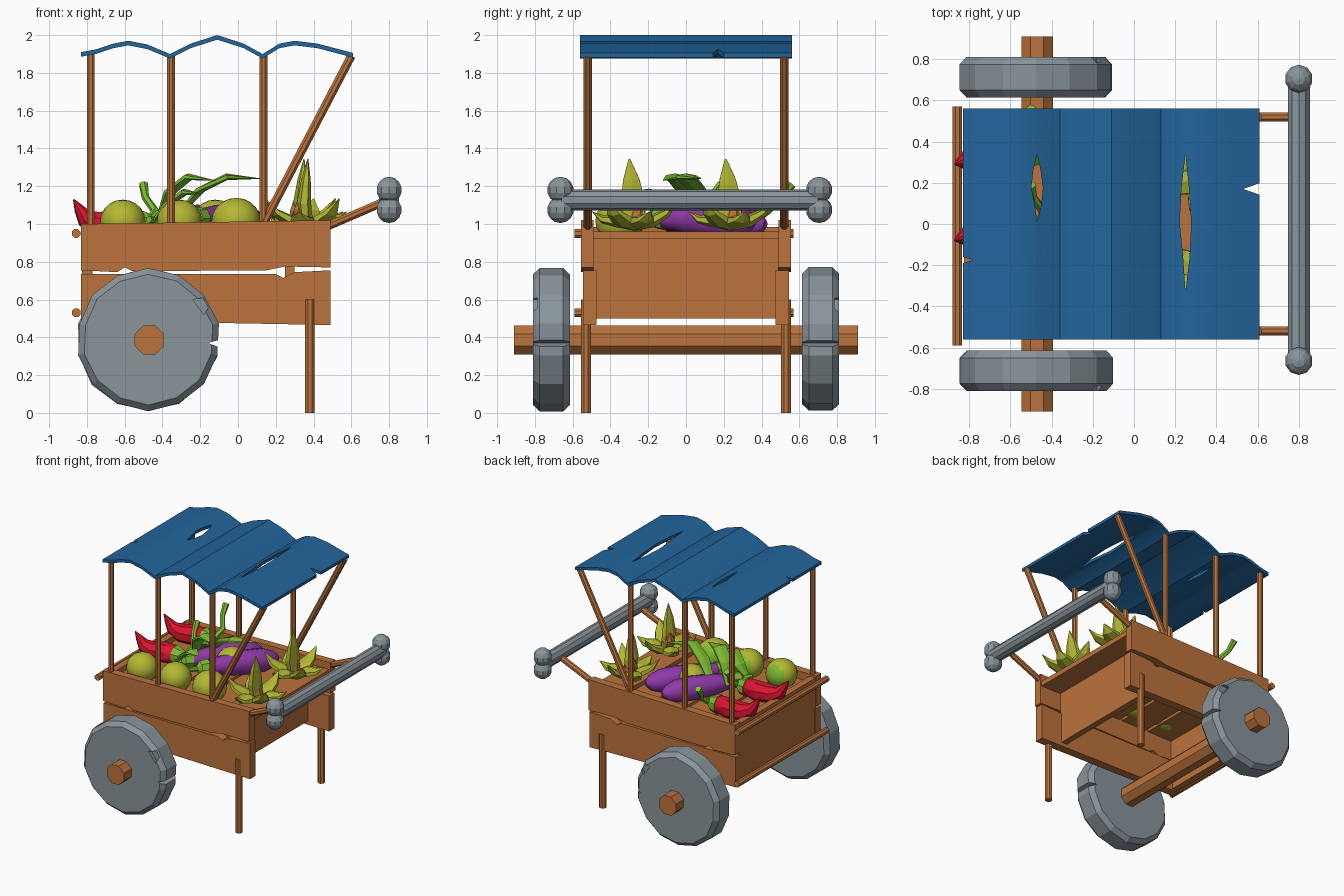
import bpy, bmesh, math, random
from mathutils import Vector

if "Cube" in bpy.data.objects:
    bpy.data.objects.remove(bpy.data.objects["Cube"])
random.seed(4)


def material(name, r, g, b):
    m = bpy.data.materials.new(name)
    m.diffuse_color = (r, g, b, 1)
    m.use_nodes = True
    m.node_tree.nodes["Principled BSDF"].inputs["Base Color"].default_value = m.diffuse_color
    return m


WOOD = material("wood_brown", .50, .17, .045)
STONE = material("stone_grey", .25, .30, .33)
BLUE = material("canopy_blue", .016, .13, .33)
OLIVE = material("olive_yellow", .45, .48, .032)
GREEN = material("leaf_green", .20, .50, .03)
PURPLE = material("purple", .28, .042, .40)
RED = material("red", .70, .007, .03)


def finish(bm, name, mats, smooth=False):
    bmesh.ops.recalc_face_normals(bm, faces=bm.faces)
    me = bpy.data.meshes.new(name)
    bm.to_mesh(me)
    bm.free()
    for m in mats:
        me.materials.append(m)
    ob = bpy.data.objects.new(name, me)
    bpy.context.collection.objects.link(ob)
    if smooth:
        activate(ob)
        bpy.ops.object.shade_smooth_by_angle(angle=math.radians(40))
    return ob


def activate(ob):
    bpy.ops.object.select_all(action='DESELECT')
    ob.select_set(True)
    bpy.context.view_layer.objects.active = ob


def loft(name, pts, radii, mat, sides=8, flat=1.0, jitter=0.0, smooth=False):
    """Tube along a path with a radius at each point."""
    bm = bmesh.new()
    pts = [Vector(p) for p in pts]
    if not isinstance(radii, (list, tuple)):
        radii = [radii] * len(pts)
    wob = [1 + random.uniform(-jitter, jitter) for _ in range(sides)]
    overall = pts[-1] - pts[0]
    ref = Vector((1, 0, 0)) if abs(overall.normalized().z) > .75 else Vector((0, 0, 1))
    rings = []
    for i, p in enumerate(pts):
        t = (pts[min(i + 1, len(pts) - 1)] - pts[max(i - 1, 0)]).normalized()
        s = t.cross(ref).normalized()
        n = s.cross(t)
        ring = []
        for k in range(sides):
            a = 2 * math.pi * (k + .5) / sides
            ring.append(bm.verts.new(p + (s * math.cos(a) + n * math.sin(a) * flat) * radii[i] * wob[k]))
        rings.append(ring)
    for a, b in zip(rings, rings[1:]):
        for k in range(sides):
            bm.faces.new((a[k], a[(k + 1) % sides], b[(k + 1) % sides], b[k]))
    bm.faces.new(rings[0])
    bm.faces.new(rings[-1])
    return finish(bm, name, [mat], smooth)


def prism(name, outline, axis, lo, hi, mat, smooth=False):
    """Extrude a 2D outline along 'y' (outline is x,z) or 'z' (outline is x,y)."""
    bm = bmesh.new()
    place = (lambda u, v, w: (u, w, v)) if axis == 'y' else (lambda u, v, w: (u, v, w))
    a = [bm.verts.new(place(u, v, lo)) for u, v in outline]
    b = [bm.verts.new(place(u, v, hi)) for u, v in outline]
    bm.faces.new(a)
    bm.faces.new(b)
    for i in range(len(a)):
        j = (i + 1) % len(a)
        bm.faces.new((a[i], a[j], b[j], b[i]))
    return finish(bm, name, [mat], smooth)


def box(name, x0, x1, y0, y1, z0, z1, mat=WOOD):
    return prism(name, [(x0, y0), (x1, y0), (x1, y1), (x0, y1)], 'z', z0, z1, mat)


def ball(name, c, r, mats, seg=16, rings=10, squash=1.0, smooth=True):
    bm = bmesh.new()
    bmesh.ops.create_uvsphere(bm, u_segments=seg, v_segments=rings, radius=r)
    for v in bm.verts:
        v.co.z *= squash
        v.co += Vector(c)
    if len(mats) > 1:
        for f in bm.faces:
            f.material_index = int(f.calc_center_median().y - c[1] > .6 * r)
    return finish(bm, name, mats, smooth)


def cut(ob, outline, axis, lo, hi):
    c = prism("cutter", outline, axis, lo, hi, ob.data.materials[0])
    c.hide_render = True
    m = ob.modifiers.new("cut", 'BOOLEAN')
    m.operation, m.solver, m.object = 'DIFFERENCE', 'EXACT', c
    activate(ob)
    bpy.ops.object.modifier_apply(modifier=m.name)
    bpy.data.objects.remove(c)


# Parts mirrored on the front and back sides
UPPER = [(-.83, .755), (-.64, .745), (-.6, .77), (-.56, .75), (.15, .755), (.25, .775), (.49, .77),
         (.49, 1.02), (-.83, 1.0)]
LOWER = [(-.83, .49), (.49, .465), (.49, .755), (.3, .745), (.24, .715), (.2, .735), (-.83, .735)]
for s, side in ((-1, "front"), (1, "back")):
    lo, hi = sorted((s * .49, s * .555))
    prism(side + "_upper_plank", UPPER, 'y', lo, hi, WOOD)
    lo, hi = sorted((s * .475, s * .545))
    prism(side + "_lower_plank", LOWER, 'y', lo, hi, WOOD)
    y = s * .52
    for x in (-.78, -.355, .135):
        loft(side + "_canopy_post", [(x, y, .95), (x, y, 1.9)], .022, WOOD)
    loft(side + "_slanted_post", [(.13, y, .99), (.6, y, 1.89)], .024, WOOD)
    loft(side + "_leg", [(.38, s * .53, 0), (.38, s * .53, .6)], .028, WOOD)
    loft(side + "_handle_arm", [(.42, y, .965), (.79, y, 1.125)], .024, WOOD)
    # chipped stone wheel
    w = loft(side + "_wheel", [(-.475, s * v, .388) for v in (.615, .65, .775, .81)],
             [.345, .378, .378, .345], STONE, 14, jitter=.015)
    lo, hi = sorted((s * .5, s * .9))
    cut(w, [(-.16, .37), (-.05, .33), (-.05, .40)], 'y', lo, hi)
    cut(w, [(-.24, .60), (-.18, .52), (-.12, .62)], 'y', *sorted((s * .785, s * .9)))
    # bone knobs
    for z in (1.18, 1.075):
        ball("bone_knob", (.80, .02 + s * .685, z), .07, [STONE], 10, 7, smooth=False)

# Axle, end rods, bone handle shaft
loft("axle", [(-.47, -.91, .385), (-.47, .91, .385)], .083, WOOD)
for z in (.95, .53):
    loft("end_rod", [(-.857, -.59, z), (-.857, .57, z)], .025, WOOD)
loft("bone_handle", [(.80, -.66, 1.127), (.80, .70, 1.127)], .056, STONE, 10)

# End panels and slatted floor
box("left_end_panel", -.825, -.77, -.49, .49, .5, .985)
box("inner_end_panel", .25, .30, -.49, .49, .5, .93)
box("shelf", .22, .48, -.49, .49, .92, .96)
for i in range(4):
    x = -.77 + i * .25
    box("floor_board", x, x + .225, -.49, .49, .91, .94)

# Scalloped, torn canopy
top = [(-.845, 1.91), (-.75, 1.925), (-.66, 1.955), (-.58, 1.97), (-.48, 1.95), (-.36, 1.9),
       (-.25, 1.955), (-.11, 2.0), (.03, 1.955), (.13, 1.9), (.22, 1.955), (.3, 1.97), (.42, 1.955), (.61, 1.905)]
top[0] = (-.83, 1.91)
canopy = prism("canopy", top + [(x, z - .024) for x, z in reversed(top)], 'y', -.56, .56, BLUE)
for x, y0, y1, w in ((-.47, .01, .34, .028), (.25, -.33, .34, .028)):
    m = (y0 + y1) / 2
    q = (y1 - y0) / 4
    cut(canopy, [(x, y0), (x + w * .7, m - q), (x + w, m), (x + w * .6, m + q), (x, y1),
                 (x - w * .7, m + q), (x - w, m), (x - w * .4, m - q)], 'z', 1.5, 2.5)
cut(canopy, [(.53, .17), (.7, .11), (.7, .23)], 'z', 1.5, 2.5)
cut(canopy, [(-.78, -.175), (-.9, -.14), (-.9, -.21)], 'z', 1.5, 2.5)
activate(canopy)
bpy.ops.object.shade_smooth_by_angle(angle=math.radians(25))

# Melons in a row behind the front plank
for x, y, r in ((-.61, -.36, .12), (-.31, -.36, .12), (-.01, -.35, .13), (-.12, .10, .12)):
    ball("melon", (x, y, 1.015), r, [OLIVE, GREEN], squash=.95)

# Red chillies with tips curling over the left end
for y in (-.03, .34):
    loft("chilli", [(-.48, y, 1.0), (-.54, y, 1.01), (-.64, y, 1.0), (-.74, y - .02, 1.0),
                    (-.81, y - .03, 1.03), (-.84, y - .04, 1.08), (-.87, y - .05, 1.13)],
         [.03, .07, .08, .07, .05, .028, .004], RED, 8, smooth=True)
    loft("chilli_cap", [(-.54, y, 1.01), (-.48, y, 1.01), (-.45, y + .02, 1.03)],
         [.077, .06, .02], GREEN, 8)
    loft("chilli_stem", [(-.46, y + .02, 1.02), (-.44, y + .09, 1.07), (-.49, y + .16, 1.14),
                         (-.50, y + .22, 1.21)], [.025, .022, .02, .025], GREEN, 6)

# Purple aubergines
for dx, dy, dz in ((0, 0, 0), (.19, -.06, .01)):
    a, b = Vector((-.08 + dx, .42 + dy, 1.0 + dz)), Vector((-.42 + dx, -.1 + dy, 1.02 + dz))
    loft("aubergine", [a.lerp(b, t) for t in (0, .06, .2, .4, .65, .85, 1)],
         [.02, .06, .09, .095, .08, .06, .045], PURPLE, 10, smooth=True)
    loft("aubergine_cap", [a.lerp(b, t) for t in (.9, 1.0, 1.04, 1.15)],
         [.065, .055, .02, .018], GREEN, 7)

# Long green leaves over the pile
for pts in (((-.42, .05, 1.02), (-.36, .0, 1.17), (-.26, -.06, 1.25), (-.12, -.12, 1.23)),
            ((-.32, .12, 1.04), (-.2, .06, 1.18), (-.06, -.0, 1.25), (.12, .08, 1.24)),
            ((-.45, -.15, 1.02), (-.38, -.15, 1.1), (-.28, -.2, 1.17), (-.2, -.22, 1.16))):
    loft("green_leaf", pts, [.025, .055, .06, .004], GREEN, 6, flat=.3)

# Corn: an ear surrounded by spreading husk blades, one of them upright
for cx, cy in ((.36, -.27), (.34, .24)):
    c = Vector((cx, cy, .985))
    loft("corn_ear", [c, c + Vector((-.02, .01, .09)), c + Vector((-.03, .02, .15))],
         [.05, .05, .015], WOOD, 8)
    for k in range(6):
        a = math.radians(60 * k + 20)
        d = Vector((math.cos(a), math.sin(a), 0)) * .23
        up = .15 if k % 2 else .08
        loft("corn_husk", [c, c + d * .4 + Vector((0, 0, .03)), c + d * .75 + Vector((0, 0, up * .5)),
                           c + d + Vector((0, 0, up))], [.045, .075, .05, .003], OLIVE, 6, flat=.45)
    loft("upright_husk", [c, c + Vector((-.01, -.01, .13)), c + Vector((0, -.02, .25)),
                          c + Vector((.01, -.03, .36))], [.06, .075, .05, .005], OLIVE, 6, flat=.5)
